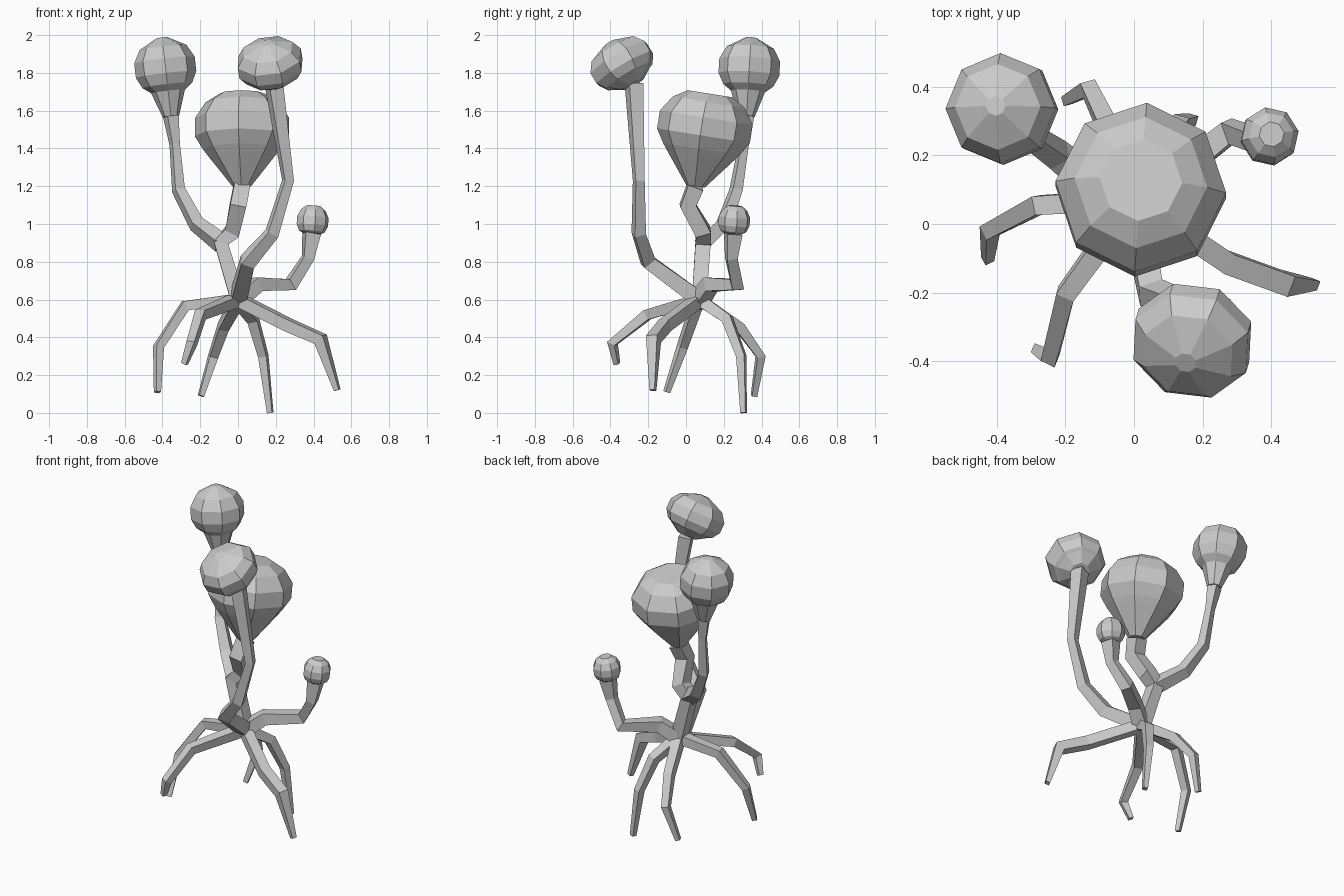
import bpy, bmesh, math
from mathutils import Vector

cube = bpy.data.objects.get("Cube")
if cube:
    bpy.data.objects.remove(cube, do_unlink=True)

grey = bpy.data.materials.new("plain_grey")
grey.use_nodes = True
shade = (0.6, 0.6, 0.6, 1)
grey.diffuse_color = shade
grey.node_tree.nodes["Principled BSDF"].inputs["Base Color"].default_value = shade


def loft(name, points, radii, sides, turn):
    """Skin a chain of polygon rings, turning each ring with the path."""
    bm = bmesh.new()
    rings, side = [], None
    last = len(points) - 1
    for index, (point, radius) in enumerate(zip(points, radii)):
        before = (point - points[max(index - 1, 0)]).normalized()
        after = (points[min(index + 1, last)] - point).normalized()
        along = (before + after).normalized()
        if side is None:
            side = Vector((0, 0, 1)) if abs(along.x) > 0.7 else Vector((1, 0, 0))
        side = (side - along * side.dot(along)).normalized()
        other = along.cross(side)
        ring = []
        for corner in range(sides):
            angle = math.radians(turn) + math.tau * corner / sides
            offset = side * math.cos(angle) + other * math.sin(angle)
            ring.append(bm.verts.new(point + offset * radius))
        rings.append(ring)
    for lower, upper in zip(rings, rings[1:]):
        for corner in range(sides):
            following = (corner + 1) % sides
            bm.faces.new((lower[corner], lower[following], upper[following], upper[corner]))
    bm.faces.new(rings[0])
    bm.faces.new(rings[-1])
    bmesh.ops.recalc_face_normals(bm, faces=bm.faces)
    mesh = bpy.data.meshes.new(name)
    bm.to_mesh(mesh)
    bm.free()
    mesh.materials.append(grey)
    bpy.context.collection.objects.link(bpy.data.objects.new(name, mesh))


def limb(name, points, thick, thin, tip):
    """Four-sided limb: thick to thin along its joints, then its own tip size."""
    steps = len(points) - 2
    radii = [thick + (thin - thick) * index / steps for index in range(steps + 1)]
    loft(name, points, radii + [tip], sides=4, turn=45)


def bulb(name, neck, centre, neck_radius, collar, radius, half_height, crown, turn):
    """Eight-sided pod: neck and collar below rings of a squashed sphere."""
    axis = (centre - neck).normalized()
    points, radii = [], []
    for latitude in map(math.radians, (-37, -14, 14, 41, crown)):
        points.append(centre + axis * half_height * math.sin(latitude))
        radii.append(radius * math.cos(latitude))
    points = [neck, neck.lerp(points[0], 0.8)] + points
    loft(name, points, [neck_radius, collar] + radii, sides=8, turn=turn)


hub = Vector((0, 0.07, 0.6))


def leg(name, heading, reach, knee_height, foot_height, swing, kick, bend, arch, girth=0.032):
    """Leg that arches out from the hub to a knee, then drops to its foot."""
    def place(degrees, distance, height):
        angle = math.radians(degrees)
        return Vector((distance * math.cos(angle), hub.y + distance * math.sin(angle), height))

    slope = hub.z + (knee_height - hub.z) * 0.65
    shoulder = place(heading + bend, reach * 0.65, slope + arch)
    knee = place(heading, reach, knee_height)
    foot = place(heading + swing, reach + kick, foot_height)
    limb(name, [hub, shoulder, knee, foot], thick=0.045, thin=girth, tip=0.02)


# Trunk and its large bulb
fork = Vector((-0.09, 0.09, 0.9))
large_neck = Vector((0.02, 0.05, 1.2))
limb("trunk", [hub, fork, Vector((-0.03, 0.09, 0.96)), Vector((0, 0.01, 1.1)), large_neck],
     thick=0.055, thin=0.06, tip=0.06)
bulb("large_bulb", large_neck, Vector((0.02, 0.1, 1.515)), neck_radius=0.05, collar=0.175,
     radius=0.257, half_height=0.2, crown=62, turn=-4)

# Rear branch, growing from the fork
rear_neck = Vector((-0.355, 0.32, 1.57))
limb("rear_branch", [fork, Vector((-0.22, 0.2, 1)), Vector((-0.315, 0.265, 1.18)),
                     Vector((-0.335, 0.305, 1.42)), rear_neck],
     thick=0.055, thin=0.03, tip=0.045)
bulb("rear_bulb", rear_neck, Vector((-0.385, 0.335, 1.83)), neck_radius=0.044, collar=0.09,
     radius=0.166, half_height=0.16, crown=80, turn=0)

# Tall front branch
front_neck = Vector((0.19, -0.275, 1.74))
limb("front_branch", [hub, Vector((0.05, -0.2, 0.8)), Vector((0.18, -0.25, 0.95)),
                      Vector((0.265, -0.25, 1.23)), front_neck],
     thick=0.06, thin=0.035, tip=0.055)
bulb("front_bulb", front_neck, Vector((0.17, -0.34, 1.85)), neck_radius=0.06, collar=0.125,
     radius=0.185, half_height=0.13, crown=80, turn=20)

# Short side branch
side_neck = Vector((0.39, 0.25, 0.95))
limb("side_branch", [hub, Vector((0.1, 0.13, 0.68)), Vector((0.28, 0.27, 0.68)),
                     Vector((0.37, 0.24, 0.82)), side_neck],
     thick=0.06, thin=0.04, tip=0.058)
bulb("small_bulb", side_neck, Vector((0.395, 0.255, 1.015)), neck_radius=0.05, collar=0.066,
     radius=0.087, half_height=0.09, crown=65, turn=10)

# Rooting legs around the hub
leg("front_left_leg", heading=-29, reach=0.5, knee_height=0.39, foot_height=0.12,
    swing=4, kick=0.08, bend=-5, arch=0, girth=0.045)
leg("right_leg", heading=192, reach=0.43, knee_height=0.35, foot_height=0.11,
    swing=10, kick=0.03, bend=-9, arch=0.13)
leg("front_right_leg", heading=242, reach=0.52, knee_height=0.37, foot_height=0.26,
    swing=-5, kick=0, bend=-8, arch=0.07)
leg("rear_right_leg", heading=112, reach=0.35, knee_height=0.3, foot_height=0.09,
    swing=12, kick=0, bend=-2, arch=0.05)
leg("rear_left_leg", heading=59, reach=0.26, knee_height=0.3, foot_height=0,
    swing=-5, kick=0.03, bend=3, arch=0.09)
